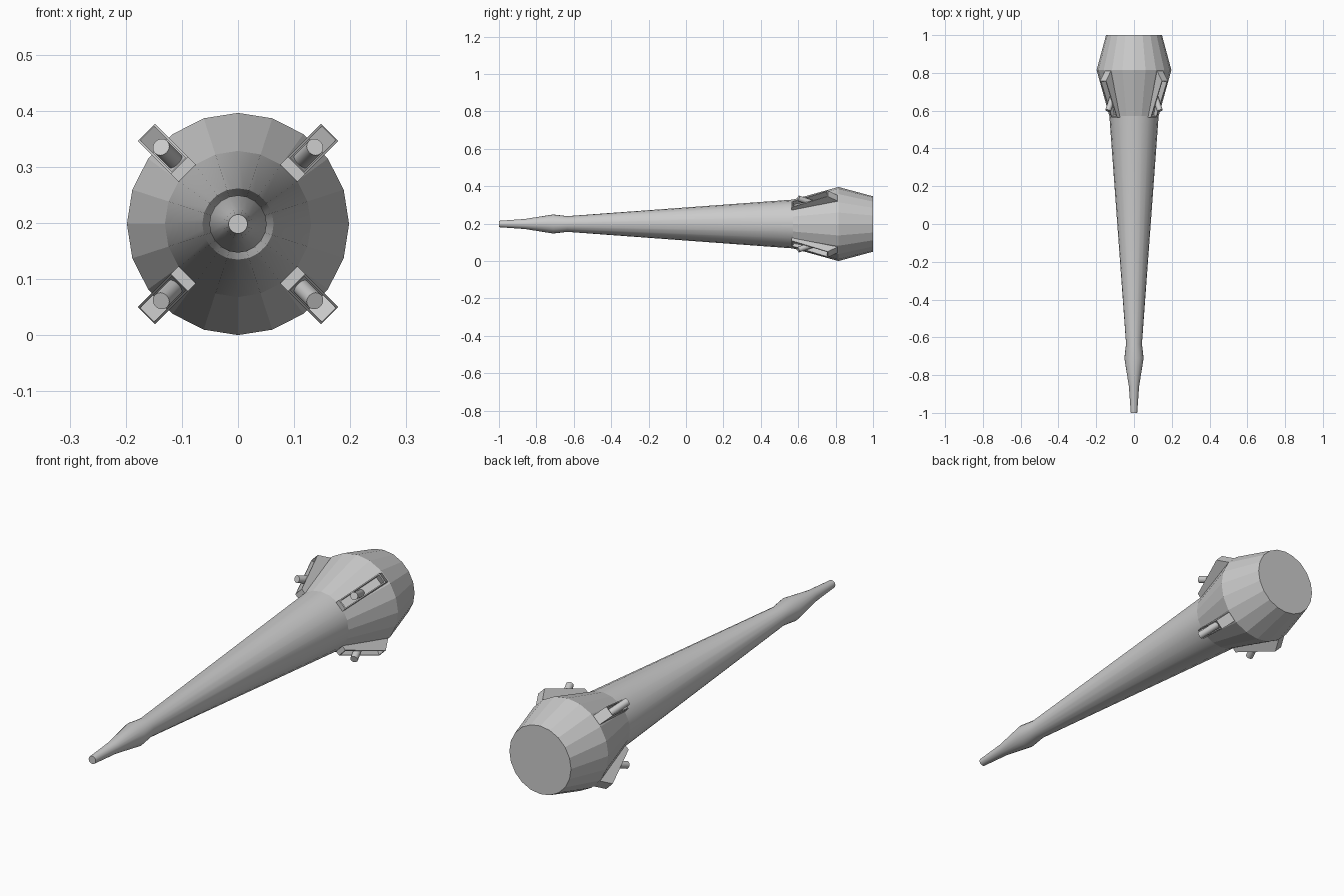
import bpy, bmesh, math
from mathutils import Vector, Matrix

if "Cube" in bpy.data.objects:
    bpy.data.objects.remove(bpy.data.objects["Cube"])

CZ = 0.198      # height of the long axis
SIDES = 20


def finish(bm, name, smooth=False):
    bmesh.ops.recalc_face_normals(bm, faces=bm.faces)
    me = bpy.data.meshes.new(name)
    bm.to_mesh(me)
    bm.free()
    ob = bpy.data.objects.new(name, me)
    bpy.context.collection.objects.link(ob)
    if smooth:
        bpy.ops.object.select_all(action='DESELECT')
        ob.select_set(True)
        bpy.context.view_layer.objects.active = ob
        bpy.ops.object.shade_smooth_by_angle(angle=math.radians(35))
    return ob


def lathe(name, profile, smooth):
    """Revolve (y, radius) points around the long axis, with end caps."""
    bm = bmesh.new()
    rings = []
    for y, r in profile:
        angs = [2 * math.pi * i / SIDES for i in range(SIDES)]
        rings.append([bm.verts.new((r * math.cos(a), y, CZ + r * math.sin(a))) for a in angs])
    for a, b in zip(rings, rings[1:]):
        for i in range(SIDES):
            j = (i + 1) % SIDES
            bm.faces.new((a[i], a[j], b[j], b[i]))
    bm.faces.new(rings[0])
    bm.faces.new(rings[-1])
    return finish(bm, name, smooth)


def place(bm, angle):
    """Turn a part built at the top of the axis (local z = radius) to its station."""
    m = Matrix.Translation((0, 0, CZ)) @ Matrix.Rotation(angle, 4, 'Y')
    bmesh.ops.transform(bm, matrix=m, verts=bm.verts)


def fairing(name, angle):
    # wedge with a recessed sloping face
    bm = bmesh.new()
    prof = [(0.565, 0.125), (0.565, 0.148), (0.758, 0.231), (0.815, 0.192), (0.81, 0.15)]
    w = 0.022
    left = [bm.verts.new((-w, y, r)) for y, r in prof]
    right = [bm.verts.new((w, y, r)) for y, r in prof]
    n = len(prof)
    sides = [bm.faces.new((left[i], left[(i + 1) % n], right[(i + 1) % n], right[i])) for i in range(n)]
    bm.faces.new(left)
    bm.faces.new(right)
    bmesh.ops.recalc_face_normals(bm, faces=bm.faces)
    slope = sides[1]
    bmesh.ops.inset_region(bm, faces=[slope], thickness=0.007)
    depth = -slope.normal * 0.035
    floor = bmesh.ops.extrude_face_region(bm, geom=[slope])
    moved = [v for v in floor['geom'] if isinstance(v, bmesh.types.BMVert)]
    bmesh.ops.translate(bm, vec=depth, verts=moved)
    if slope.is_valid:
        bm.faces.remove(slope)
    place(bm, angle)
    finish(bm, name)


def barrel(name, angle):
    # short rod leaning outward toward the front
    front, rear = Vector((0, 0.60, 0.194)), Vector((0, 0.71, 0.142))
    d = front - rear
    bm = bmesh.new()
    m = Matrix.Translation((front + rear) / 2) @ d.to_track_quat('Z', 'Y').to_matrix().to_4x4()
    bmesh.ops.create_cone(bm, cap_ends=True, segments=16, radius1=0.0155,
                          radius2=0.0155, depth=d.length, matrix=m)
    place(bm, angle)
    finish(bm, name, True)


# long tapered needle with a bulge near the tip
lathe("needle", [(-1.0, 0.017), (-0.86, 0.027), (-0.71, 0.051),
                 (-0.635, 0.042), (0.58, 0.131)], True)
# faceted rear hull
lathe("rear_hull", [(0.57, 0.130), (0.815, 0.198), (1.0, 0.148)], False)

# four pods on the diagonals
for k in range(4):
    a = math.radians(45 + 90 * k)
    fairing(f"pod_fairing_{k + 1}", a)
    barrel(f"pod_barrel_{k + 1}", a)
